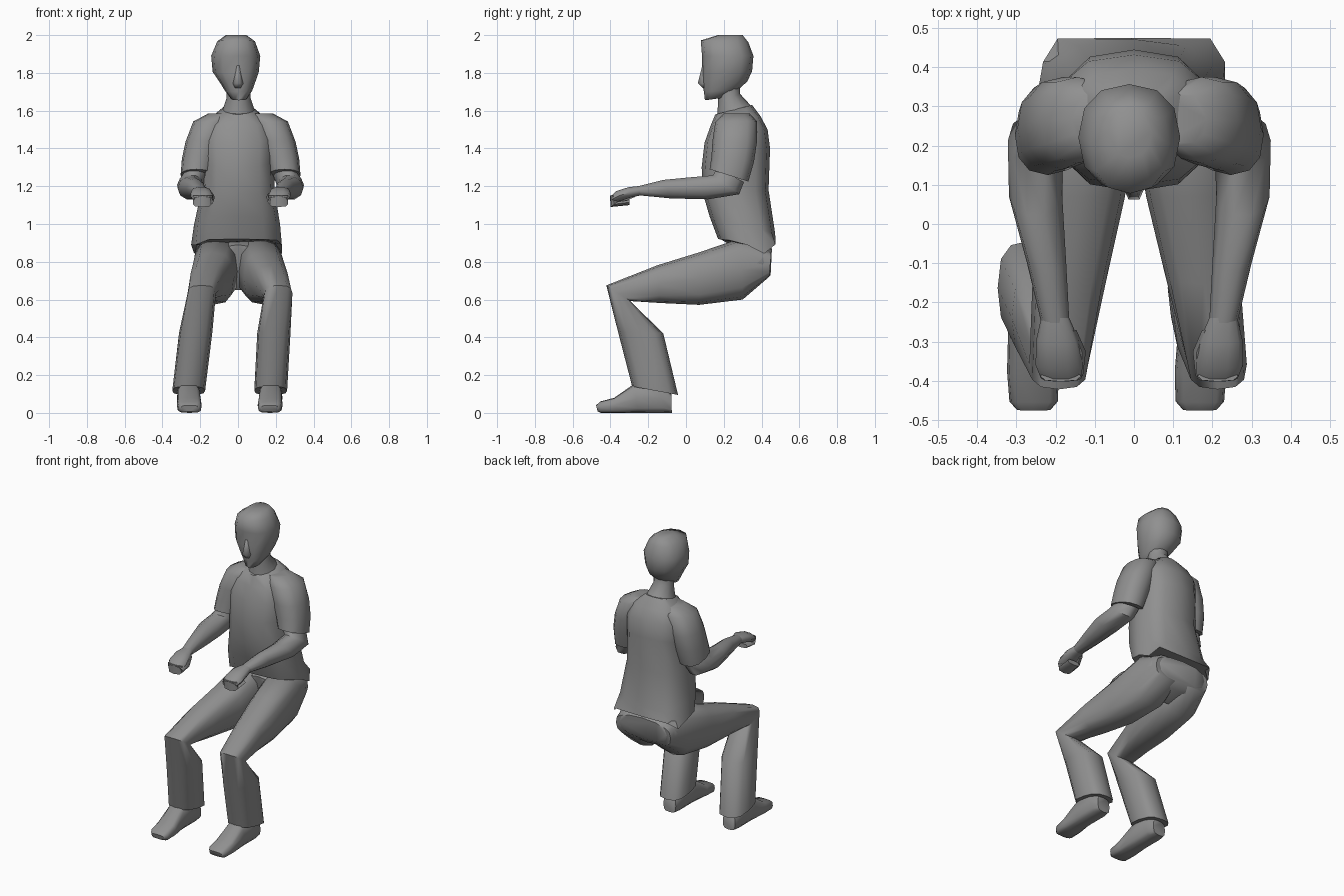
import bpy
import math
from mathutils import Vector

grey = bpy.data.materials.new("dark_grey")
grey.diffuse_color = (.28, .28, .28, 1)


def spow(v, e):
    return math.copysign(abs(v) ** e, v)


def loft(name, stations, n=12, p=2.4, flip=1, dx=0.0, angle=50, edit=None):
    """Skin rings; station = (x centre, half width, y1, z1, y2, z2), where
    (y1, z1) and (y2, z2) are the two side-view outline points of the ring."""
    verts, faces = [], []
    for xc, hw, y1, z1, y2, z2 in stations:
        a, b = Vector((0, y1, z1)), Vector((0, y2, z2))
        mid, half = (a + b) / 2, (a - b) / 2
        for i in range(n):
            t = 2 * math.pi * i / n
            q = mid + half * spow(math.sin(t), 2 / p)
            q.x = flip * (xc + hw * spow(math.cos(t), 2 / p)) + dx
            verts.append(q)
    if edit:
        for v in verts[:n]:
            edit(v)
    for k in range(len(stations) - 1):
        for i in range(n):
            j = (i + 1) % n
            faces.append((k * n + i, k * n + j, (k + 1) * n + j, (k + 1) * n + i))
    faces.append(tuple(range(n))[::-1])
    faces.append(tuple(range(len(verts) - n, len(verts))))
    me = bpy.data.meshes.new(name)
    me.from_pydata([tuple(v) for v in verts], [], faces)
    me.materials.append(grey)
    ob = bpy.data.objects.new(name, me)
    bpy.context.collection.objects.link(ob)
    bpy.ops.object.select_all(action='DESELECT')
    ob.select_set(True)
    bpy.context.view_layer.objects.active = ob
    bpy.ops.object.mode_set(mode='EDIT')
    bpy.ops.mesh.select_all(action='SELECT')
    bpy.ops.mesh.normals_make_consistent(inside=False)
    bpy.ops.object.mode_set(mode='OBJECT')
    bpy.ops.object.shade_smooth_by_angle(angle=math.radians(angle))
    return ob


# Head, nose and neck
loft("head", [
    (-.01, .055, .17, 2.0, .30, 2.0),
    (-.01, .100, .078, 1.972, .33, 1.962),
    (-.012, .130, .085, 1.89, .357, 1.89),
    (-.012, .122, .085, 1.80, .35, 1.81),
    (-.003, .095, .085, 1.75, .325, 1.755),
    (.003, .072, .095, 1.70, .275, 1.71),
    (.005, .042, .10, 1.655, .21, 1.67)], p=2.3, angle=80)
loft("nose", [
    (0, .012, .083, 1.84, .13, 1.84),
    (0, .028, .058, 1.745, .13, 1.745),
    (0, .022, .086, 1.72, .13, 1.72)], n=6, p=2, angle=80)
loft("neck", [
    (.003, .062, .165, 1.72, .285, 1.74),
    (.003, .064, .17, 1.64, .285, 1.69),
    (.003, .085, .165, 1.58, .345, 1.625)], p=2)


# Shirt body with a hem that is flat behind and dips at the rear corners
def dip_hem(v):
    if v.y > .44 and abs(v.x) > .1:
        v.x, v.y = math.copysign(.195, v.x), .473
    elif v.y > .36 and abs(v.x) > .1:
        v.x, v.z = math.copysign(.232, v.x), .843
    elif abs(v.x) > .22:
        v.z = .89


loft("shirt", [
    (-.008, .24, .17, .92, .475, .89),
    (-.005, .228, .125, 1.04, .472, .95),
    (0, .195, .09, 1.16, .437, 1.18),
    (0, .188, .083, 1.30, .445, 1.40),
    (0, .195, .098, 1.43, .432, 1.50),
    (0, .165, .13, 1.52, .395, 1.57),
    (0, .085, .155, 1.58, .35, 1.63)], p=2.7, edit=dip_hem)

# Arms: sleeve, forearm, hand, curled fingers and thumb
for side, flip, dx in (("right", 1, 0), ("left", -1, .027)):
    loft(side + "_sleeve", [
        (.115, .070, .20, 1.585, .335, 1.585),
        (.172, .092, .155, 1.54, .375, 1.545),
        (.207, .098, .14, 1.44, .375, 1.43),
        (.230, .094, .135, 1.36, .36, 1.33),
        (.247, .084, .125, 1.29, .33, 1.225)], flip=flip, dx=dx)
    loft(side + "_forearm", [
        (.25, .065, .16, 1.30, .31, 1.22),
        (.277, .072, .14, 1.26, .285, 1.155),
        (.278, .068, .02, 1.25, .12, 1.128),
        (.250, .050, -.12, 1.236, -.08, 1.133),
        (.228, .036, -.26, 1.20, -.24, 1.15)], n=10, p=2.1, flip=flip, dx=dx)
    loft(side + "_hand", [
        (.228, .036, -.24, 1.203, -.24, 1.15),
        (.222, .055, -.305, 1.196, -.29, 1.14),
        (.218, .060, -.37, 1.175, -.35, 1.12),
        (.213, .052, -.402, 1.145, -.385, 1.115)], n=10, p=2.3, flip=flip, dx=dx)
    loft(side + "_fingers", [
        (.214, .052, -.402, 1.15, -.375, 1.15),
        (.216, .050, -.40, 1.09, -.36, 1.12),
        (.22, .046, -.30, 1.10, -.30, 1.13)], n=8, p=2.6, flip=flip, dx=dx)
    loft(side + "_thumb", [
        (.19, .016, -.27, 1.185, -.27, 1.14),
        (.168, .018, -.33, 1.165, -.32, 1.12),
        (.170, .013, -.39, 1.13, -.385, 1.105)], n=6, p=2, flip=flip, dx=dx)

# Trouser seat
loft("trouser_seat", [
    (0, .17, .455, .87, .448, .73),
    (0, .212, .41, .90, .405, .69),
    (0, .22, .30, .92, .30, .65),
    (0, .10, .21, .89, .24, .72)], p=2.7)

# Legs: x centres differ per side (hip, groin, thigh, knee, calf, hem)
for side, flip, xs in (("right", 1, (.105, .116, .143, .177, .213, .190, .173)),
                       ("left", -1, (.105, .116, .135, .165, .192, .224, .261))):
    loft(side + "_trouser_leg", [
        (xs[0], .095, .452, .85, .44, .72),
        (xs[1], .120, .29, .925, .30, .60),
        (xs[2], .112, .07, .85, .07, .572),
        (xs[3], .094, -.15, .782, -.14, .582),
        (xs[4], .075, -.422, .675, -.295, .592),
        (xs[5], .088, -.36, .43, -.12, .42),
        (xs[6], .087, -.285, .14, -.042, .095)], p=2.8, flip=flip)
    f = xs[6]
    loft(side + "_shoe", [
        (f, .045, -.078, .10, -.075, 0),
        (f, .062, -.15, .16, -.12, 0),
        (f, .060, -.28, .15, -.25, 0),
        (f - .003, .066, -.38, .08, -.37, 0),
        (f - .005, .062, -.455, .06, -.45, 0),
        (f - .005, .045, -.476, .04, -.468, .008)], p=3.5, flip=flip)
